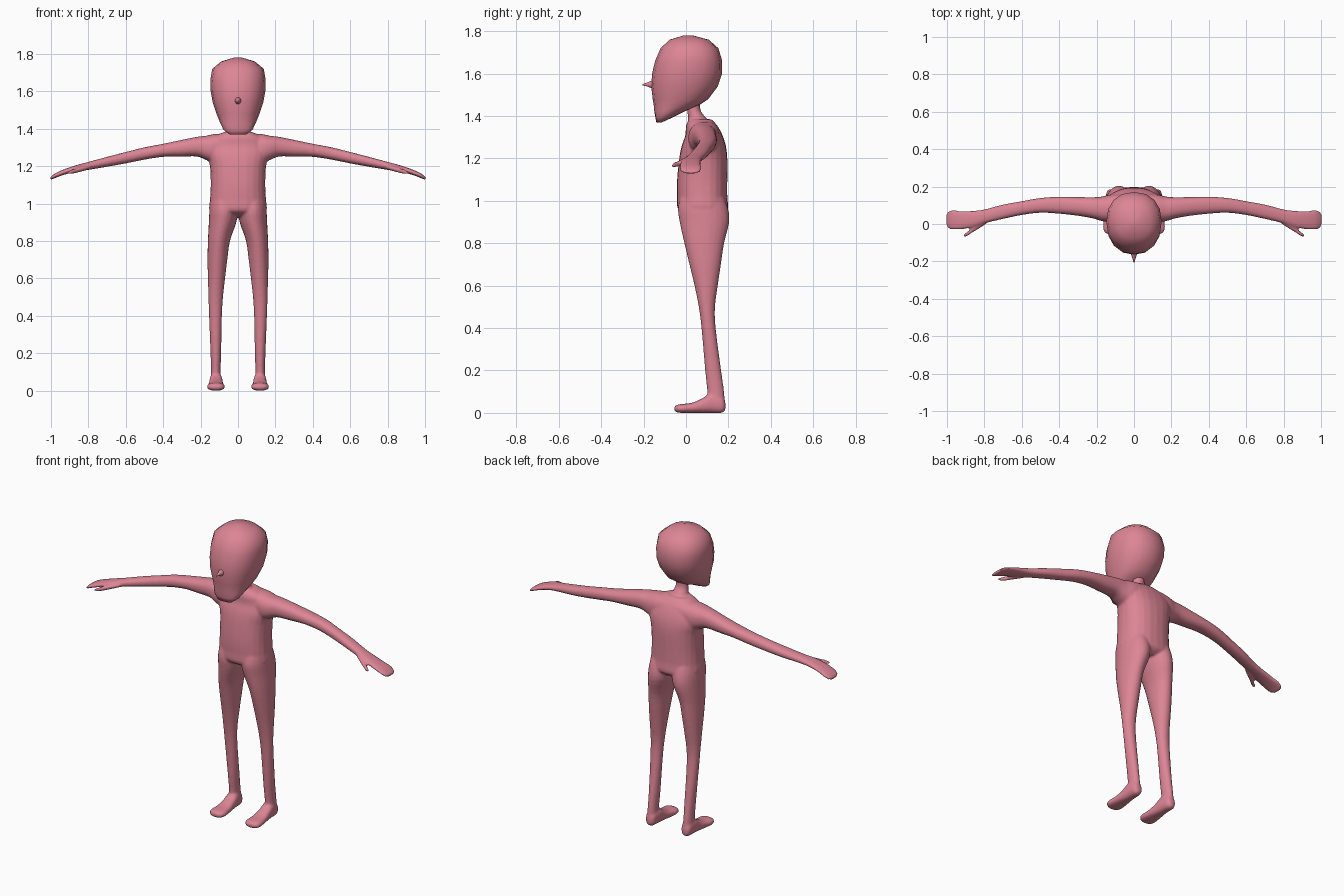
import bpy, bmesh, math

pink = bpy.data.materials.new("pink skin")
pink.diffuse_color = (0.72, 0.235, 0.3, 1)


def spline(rings, steps):
    """Catmull-Rom interpolation between the cross-sections."""
    out = []
    for i in range(len(rings) - 1):
        p0, p1 = rings[max(i - 1, 0)], rings[i]
        p2, p3 = rings[i + 1], rings[min(i + 2, len(rings) - 1)]
        for k in range(steps):
            t = k / steps
            out.append([0.5 * (2 * b + (c - a) * t + (2 * a - 5 * b + 4 * c - d) * t * t
                               + (3 * b - a - 3 * c + d) * t ** 3)
                        for a, b, c, d in zip(p0, p1, p2, p3)])
    return out + [rings[-1]]


def loft(bm, axis, rings, seg=24, power=2.0, steps=3, mirror=False):
    """Skin rounded sections: (position on axis, min and max of the other two axes)."""
    for side in ((1, -1) if mirror else (1,)):
        loops = []
        for p, a0, a1, b0, b1 in spline(rings, steps):
            loop = []
            for i in range(seg):
                t = 2 * math.pi * i / seg
                c, s = math.cos(t), math.sin(t)
                a = (a0 + a1) / 2 + (a1 - a0) / 2 * math.copysign(abs(c) ** (2 / power), c)
                b = (b0 + b1) / 2 + (b1 - b0) / 2 * math.copysign(abs(s) ** (2 / power), s)
                x, y, z = {"x": (p, a, b), "y": (a, p, b), "z": (a, b, p)}[axis]
                loop.append(bm.verts.new((x * side, y, z)))
            loops.append(loop)
        for l0, l1 in zip(loops, loops[1:]):
            for i in range(seg):
                j = (i + 1) % seg
                bm.faces.new((l0[i], l0[j], l1[j], l1[i]))
        bm.faces.new(loops[0])
        bm.faces.new(loops[-1])


def finish(bm, name):
    bmesh.ops.recalc_face_normals(bm, faces=bm.faces)
    for f in bm.faces:
        f.smooth = True
    me = bpy.data.meshes.new(name)
    bm.to_mesh(me)
    bm.free()
    me.materials.append(pink)
    ob = bpy.data.objects.new(name, me)
    bpy.context.collection.objects.link(ob)
    return ob


body = bmesh.new()

# Torso
loft(body, "z", [
    (0.93, -0.10, 0.10, 0.02, 0.16), (0.96, -0.152, 0.152, -0.037, 0.197),
    (1.02, -0.15, 0.15, -0.042, 0.195), (1.10, -0.146, 0.146, -0.042, 0.195),
    (1.20, -0.15, 0.15, -0.032, 0.195), (1.26, -0.165, 0.165, -0.02, 0.188),
    (1.31, -0.16, 0.16, -0.003, 0.172), (1.355, -0.13, 0.13, 0.0, 0.148),
    (1.385, -0.07, 0.07, 0.015, 0.12)], power=2.3)

# Neck
loft(body, "z", [
    (1.34, -0.06, 0.06, 0.01, 0.12), (1.39, -0.045, 0.045, 0.01, 0.095),
    (1.43, -0.035, 0.035, 0.005, 0.068), (1.50, -0.035, 0.035, 0.0, 0.07)])

# Legs
loft(body, "z", [
    (1.04, 0.01, 0.14, -0.02, 0.17), (0.97, 0.0, 0.152, -0.038, 0.197),
    (0.90, 0.009, 0.156, -0.03, 0.204), (0.80, 0.043, 0.161, -0.008, 0.18),
    (0.70, 0.057, 0.163, 0.016, 0.165), (0.60, 0.069, 0.161, 0.04, 0.15),
    (0.50, 0.08, 0.158, 0.06, 0.137), (0.40, 0.086, 0.155, 0.073, 0.14),
    (0.20, 0.09, 0.147, 0.09, 0.166), (0.10, 0.093, 0.145, 0.1, 0.18),
    (0.03, 0.088, 0.148, 0.1, 0.185)], mirror=True)

# Feet
loft(body, "y", [
    (0.186, 0.105, 0.132, 0.015, 0.05), (0.17, 0.09, 0.147, 0.0, 0.08),
    (0.12, 0.083, 0.152, 0.0, 0.095), (0.08, 0.08, 0.155, 0.0, 0.07),
    (0.03, 0.074, 0.161, 0.0, 0.048), (-0.02, 0.07, 0.166, 0.0, 0.042),
    (-0.045, 0.08, 0.156, 0.003, 0.037), (-0.055, 0.1, 0.136, 0.012, 0.028)],
    power=2.4, mirror=True)

# Arms and mitten hands
loft(body, "x", [
    (0.03, 0.03, 0.16, 1.26, 1.375), (0.12, 0.012, 0.158, 1.22, 1.373),
    (0.17, 0.015, 0.147, 1.233, 1.363), (0.22, 0.03, 0.143, 1.252, 1.357),
    (0.30, 0.044, 0.144, 1.251, 1.341), (0.40, 0.055, 0.146, 1.25, 1.32),
    (0.50, 0.06, 0.139, 1.235, 1.301), (0.60, 0.048, 0.122, 1.215, 1.276),
    (0.70, 0.027, 0.104, 1.197, 1.25), (0.80, 0.003, 0.078, 1.18, 1.223),
    (0.86, -0.018, 0.071, 1.171, 1.207), (0.92, -0.028, 0.07, 1.157, 1.187),
    (0.97, -0.03, 0.074, 1.14, 1.166), (0.995, -0.022, 0.066, 1.129, 1.149),
    (1.004, 0.0, 0.05, 1.129, 1.141)], power=2.3, mirror=True)

# Thumbs
loft(body, "x", [
    (0.79, 0.0, 0.035, 1.185, 1.21), (0.83, -0.026, 0.015, 1.173, 1.2),
    (0.865, -0.046, -0.02, 1.163, 1.19), (0.895, -0.066, -0.044, 1.157, 1.18),
    (0.912, -0.068, -0.056, 1.158, 1.17)], mirror=True)

body_ob = finish(body, "body")
remesh = body_ob.modifiers.new("blend parts", "REMESH")
remesh.mode = "VOXEL"
remesh.voxel_size = 0.0065
remesh.use_smooth_shade = True
soften = body_ob.modifiers.new("soften joins", "SMOOTH")
soften.factor = 0.5
soften.iterations = 5

# Head: pointed chin, flat face, round back
head = bmesh.new()
loft(head, "z", [
    (1.37, -0.045, 0.045, -0.14, -0.115), (1.395, -0.078, 0.078, -0.145, -0.06),
    (1.425, -0.092, 0.092, -0.15, 0.0), (1.45, -0.103, 0.103, -0.152, 0.06),
    (1.48, -0.115, 0.115, -0.157, 0.105), (1.54, -0.135, 0.135, -0.164, 0.15),
    (1.60, -0.146, 0.146, -0.16, 0.17), (1.66, -0.148, 0.148, -0.146, 0.171),
    (1.72, -0.138, 0.138, -0.12, 0.153), (1.76, -0.09, 0.09, -0.078, 0.108),
    (1.781, -0.02, 0.02, -0.01, 0.03)], seg=16, power=2.25, steps=1)
finish(head, "head")

# Nose: small spike
nose = bmesh.new()
loft(nose, "y", [
    (-0.145, -0.022, 0.022, 1.525, 1.575), (-0.168, -0.014, 0.014, 1.533, 1.566),
    (-0.185, -0.008, 0.008, 1.54, 1.558), (-0.206, -0.003, 0.003, 1.545, 1.551)],
    seg=10, steps=1)
finish(nose, "nose")
